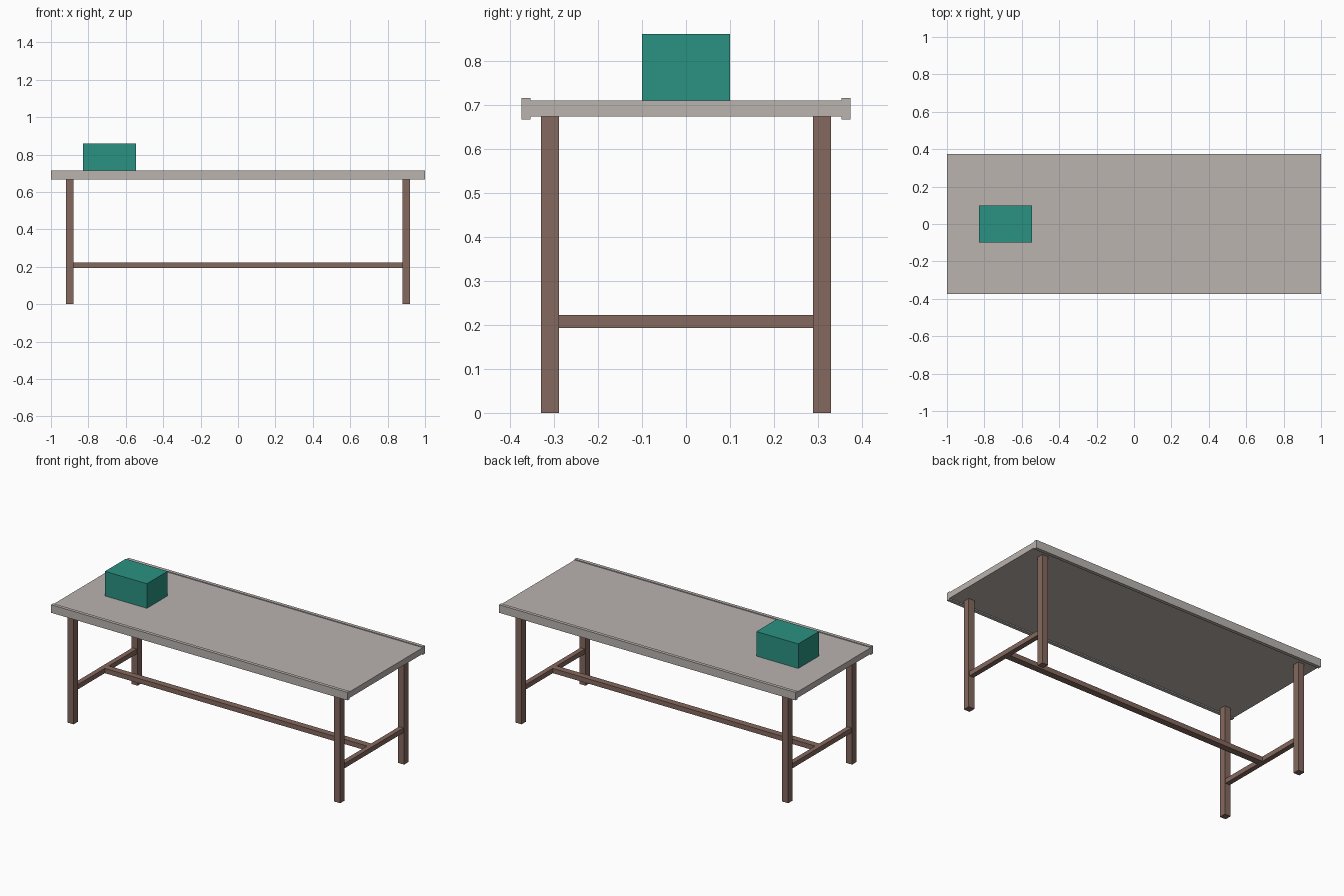
import bpy
import bmesh
from mathutils import Vector

if "Cube" in bpy.data.objects:
    bpy.data.objects.remove(bpy.data.objects["Cube"])


def material(name, rgb):
    """Flat material from 0-255 sRGB values."""
    mat = bpy.data.materials.new(name)
    lin = [((c / 255 + 0.055) / 1.055) ** 2.4 for c in rgb]
    mat.diffuse_color = (*lin, 1)
    mat.use_nodes = True
    mat.node_tree.nodes["Principled BSDF"].inputs["Base Color"].default_value = mat.diffuse_color
    return mat


wood = material("brown_wood", (132, 104, 94))
stone = material("warm_grey", (186, 179, 175))
teal = material("teal", (42, 145, 130))


def box(name, lo, hi, mat):
    """Axis-aligned box between two corners."""
    lo, hi = Vector(lo), Vector(hi)
    bm = bmesh.new()
    bmesh.ops.create_cube(bm, size=1)
    bmesh.ops.scale(bm, vec=hi - lo, verts=bm.verts)
    mesh = bpy.data.meshes.new(name)
    bm.to_mesh(mesh)
    bm.free()
    mesh.materials.append(mat)
    obj = bpy.data.objects.new(name, mesh)
    obj.location = (lo + hi) / 2
    bpy.context.collection.objects.link(obj)
    return obj


# Table top with a thicker rail along each long edge
box("table_top", (-1, -0.354, 0.673), (1, 0.354, 0.71), stone)
for side, s in (("front", -1), ("back", 1)):
    ys = sorted((s * 0.354, s * 0.374))
    box(side + "_edge_rail", (-1, ys[0], 0.666), (1, ys[1], 0.715), stone)
    # Thin inner lip above and below the top
    ys = sorted((s * 0.3535, s * 0.354))
    for z0, z1 in ((0.666, 0.673), (0.71, 0.715)):
        box(side + "_edge_lip", (-1, ys[0], z0), (1, ys[1], z1), stone)

# Legs and the cross bars joining them at each end
for end, sx in (("left", -1), ("right", 1)):
    xs = sorted((sx * 0.88, sx * 0.92))
    for side, sy in (("front", -1), ("back", 1)):
        ys = sorted((sy * 0.288, sy * 0.329))
        box(f"{side}_{end}_leg", (xs[0], ys[0], 0), (xs[1], ys[1], 0.673), wood)
    xs = sorted((sx * 0.885, sx * 0.915))
    box(end + "_cross_bar", (xs[0], -0.288, 0.193), (xs[1], 0.288, 0.222), wood)

# Long stretcher between the cross bars
box("long_stretcher", (-0.885, -0.02, 0.193), (0.885, 0.02, 0.222), wood)

# Box standing on the table
box("storage_box", (-0.828, -0.1, 0.71), (-0.545, 0.1, 0.86), teal)
